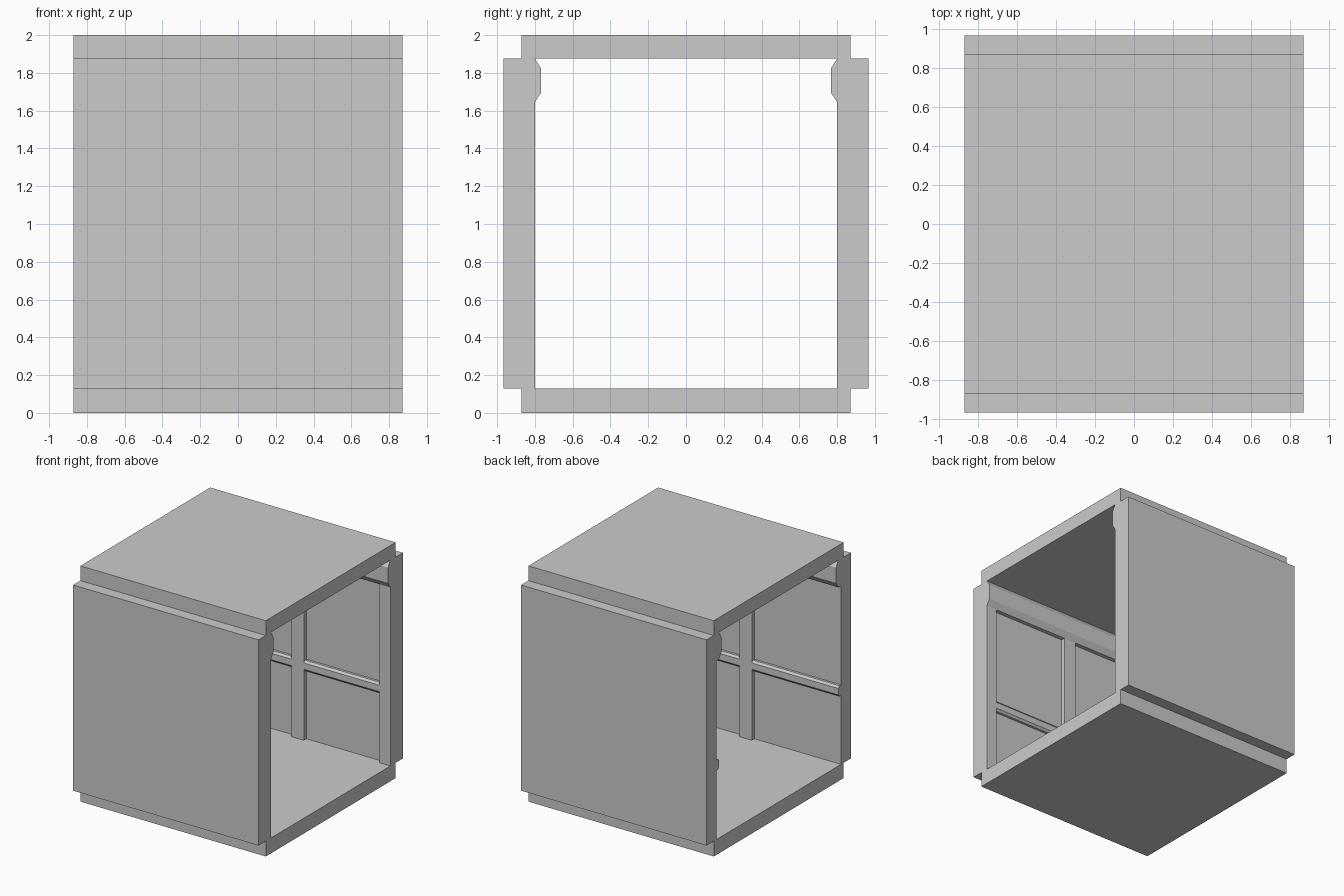
import bpy

if "Cube" in bpy.data.objects:
    bpy.data.objects.remove(bpy.data.objects["Cube"])

HALF = 0.87      # half length of the corridor along x
FACE = 0.80      # inner face of the wall frame
PANEL = 0.835    # recessed panel face
OUTER = 0.967    # outside of the walls
Z0, Z1 = 0.13, 1.875


def extrude_x(name, profile, x0, x1, mirror=False):
    """Sweep a closed (y, z) profile from x0 to x1, optionally mirrored to -y."""
    n = len(profile)
    verts = [(x, y, z) for x in (x0, x1) for y, z in profile]
    faces = [tuple(range(n))[::-1], tuple(range(n, 2 * n))]
    faces += [(i, (i + 1) % n, n + (i + 1) % n, n + i) for i in range(n)]
    mesh = bpy.data.meshes.new(name)
    mesh.from_pydata(verts, [], faces)
    mesh.update()
    obj = bpy.data.objects.new(name, mesh)
    bpy.context.collection.objects.link(obj)
    if mirror:
        mod = obj.modifiers.new("mirror", 'MIRROR')
        mod.use_axis = (False, True, False)
    return obj


def rect(y0, y1, z0, z1):
    return [(y0, z0), (y1, z0), (y1, z1), (y0, z1)]


# Floor and ceiling slabs
extrude_x("floor_slab", rect(-HALF, HALF, 0, Z0), -HALF, HALF)
extrude_x("ceiling_slab", rect(-HALF, HALF, Z1, 2.0), -HALF, HALF)

# Side walls with the bulging cornice under the ceiling
wall = [(PANEL, Z0), (OUTER, Z0), (OUTER, Z1), (FACE, Z1),
        (0.768, 1.825), (0.768, 1.695), (FACE, 1.645), (PANEL, 1.645)]
extrude_x("side_wall", wall, -HALF, HALF, mirror=True)

# Upright posts: one in the middle, one at the +x end
for name, x0, x1 in (("middle_post", -0.057, 0.057), ("end_post", 0.77, HALF)):
    extrude_x(name, rect(FACE, PANEL, Z0, 1.645), x0, x1, mirror=True)

# Chamfered horizontal rails between the posts
rail = [(PANEL, 0.715), (PANEL, 0.805), (0.815, 0.805),
        (FACE, 0.787), (FACE, 0.733), (0.815, 0.715)]
for name, x0, x1 in (("left_rail", -HALF, -0.057), ("right_rail", 0.057, 0.77)):
    extrude_x(name, rail[::-1], x0, x1, mirror=True)
